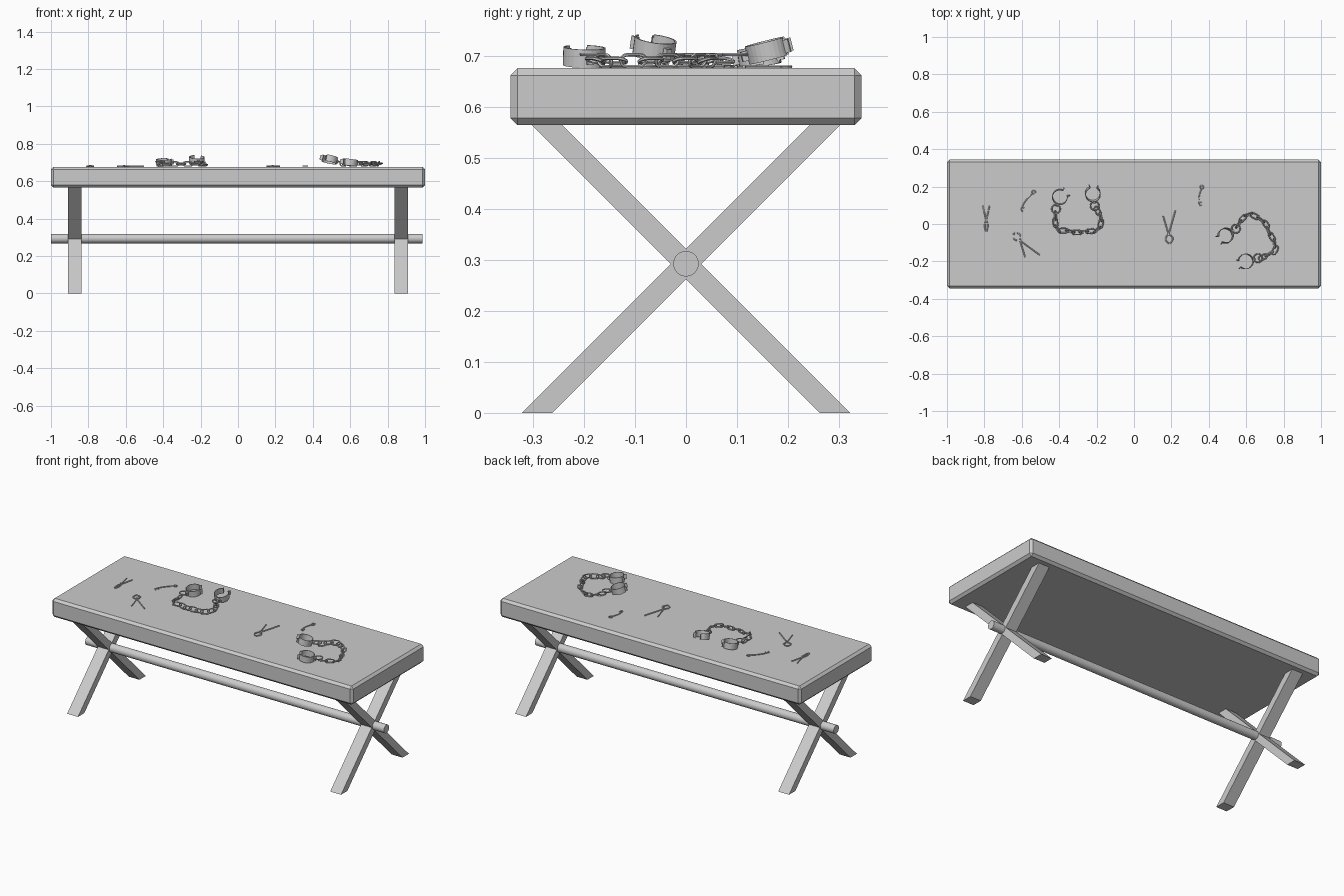
import bpy, bmesh
from math import sin, cos, pi, radians, atan2
from mathutils import Vector, Matrix

if "Cube" in bpy.data.objects:
    bpy.data.objects.remove(bpy.data.objects["Cube"])

TOP = 0.677


def mesh_obj(name, bm):
    bmesh.ops.recalc_face_normals(bm, faces=bm.faces)
    me = bpy.data.meshes.new(name)
    bm.to_mesh(me)
    bm.free()
    ob = bpy.data.objects.new(name, me)
    bpy.context.collection.objects.link(ob)
    return ob


def prism(bm, pts, offset):
    """Extrude a planar outline by an offset vector into a solid."""
    f = bm.faces.new([bm.verts.new(p) for p in pts])
    r = bmesh.ops.extrude_face_region(bm, geom=[f], use_keep_orig=True)
    bmesh.ops.translate(bm, vec=offset, verts=[v for v in r["geom"] if isinstance(v, bmesh.types.BMVert)])


def wires(name, paths, radius, sides=1):
    """Tubes along (points, cyclic) paths, as one mesh object."""
    cu = bpy.data.curves.new(name, 'CURVE')
    cu.dimensions = '3D'
    cu.bevel_depth = radius
    cu.bevel_resolution = sides
    cu.use_fill_caps = True
    for pts, cyclic in paths:
        sp = cu.splines.new('POLY')
        sp.points.add(len(pts) - 1)
        for p, co in zip(sp.points, pts):
            p.co = (*co, 1)
        sp.use_cyclic_u = cyclic
    ob = bpy.data.objects.new(name, cu)
    bpy.context.collection.objects.link(ob)
    bpy.ops.object.select_all(action='DESELECT')
    bpy.context.view_layer.objects.active = ob
    ob.select_set(True)
    bpy.ops.object.convert(target='MESH')
    bpy.ops.object.shade_smooth_by_angle()
    return ob


def circle(c, r, n=16):
    return [Vector(c) + Vector((r * cos(2 * pi * i / n), r * sin(2 * pi * i / n), 0)) for i in range(n)]


# table top with chamfered edges
bm = bmesh.new()
bmesh.ops.create_cube(bm, size=1)
bmesh.ops.scale(bm, vec=(2, 0.69, 0.112), verts=bm.verts)
bmesh.ops.bevel(bm, geom=bm.edges[:], offset=0.014, segments=1, affect='EDGES')
mesh_obj("table_top", bm).location.z = TOP - 0.056

# crossed legs
for side, x in (("left", -0.91), ("right", 0.838)):
    for lean, s in (("front", 1), ("back", -1)):
        bm = bmesh.new()
        prism(bm, [(x, s * y, z) for y, z in ((-0.322, 0), (-0.262, 0), (0.305, 0.567), (0.245, 0.567))],
              (0.072, 0, 0))
        mesh_obj(f"{side}_{lean}_leg", bm)

# stretcher pole
bm = bmesh.new()
bmesh.ops.create_cone(bm, cap_ends=True, segments=32, radius1=0.025, radius2=0.025, depth=1.985,
                      matrix=Matrix.Translation((-0.006, 0, 0.293)) @ Matrix.Rotation(pi / 2, 4, 'Y'))
pole = mesh_obj("stretcher_pole", bm)
for p in pole.data.polygons:
    p.use_smooth = len(p.vertices) == 4


def cuff(name, pos, ring, z, gap, tilt):
    """Open band with end tabs at the gap and a lug facing the ring."""
    away = atan2(pos[1] - ring[1], pos[0] - ring[0])
    r, h, t, n = 0.038, 0.036, 0.0035, 24
    arc = [gap + radians(28) + radians(304) * i / n for i in range(n + 1)]
    inner = [(r * cos(a), r * sin(a)) for a in arc]
    outer = [((r + t) * cos(a), (r + t) * sin(a)) for a in arc]
    bm = bmesh.new()
    rows = [[bm.verts.new((x, y, zz)) for x, y in line]
            for line, zz in ((inner, -h / 2), (outer, -h / 2), (outer, h / 2), (inner, h / 2))]
    for k in range(4):
        a, b = rows[k], rows[(k + 1) % 4]
        for i in range(n):
            bm.faces.new((a[i], a[i + 1], b[i + 1], b[i]))
    for i in (0, n):
        bm.faces.new([row[i] for row in rows])
    blocks = [(arc[0], 0.045, 0.016, 0.004, 0.026), (arc[-1], 0.045, 0.016, 0.004, 0.026),
              (pi, 0.046, 0.014, 0.012, 0.020)]
    for a, rad, sx, sy, sz in blocks:
        m = Matrix.Rotation(a, 4, 'Z') @ Matrix.Translation((rad, 0, 0)) @ Matrix.Diagonal((sx, sy, sz, 1))
        bmesh.ops.create_cube(bm, size=1, matrix=m)
    ob = mesh_obj(name, bm)
    ob.matrix_world = (Matrix.Translation((*pos, z)) @ Matrix.Rotation(away, 4, 'Z')
                       @ Matrix.Rotation(tilt, 4, 'Y'))


def chain(name, path, z=TOP + 0.015, pitch=0.037):
    """Alternating stadium links spaced evenly along a path."""
    pts = [Vector((*p, z)) for p in path]
    lens = [(b - a).length for a, b in zip(pts, pts[1:])]
    total = sum(lens)
    count = round(total / pitch) + 1

    def at(d):
        d = min(max(d, 0), total)
        for a, b, l in zip(pts, pts[1:], lens):
            if d <= l:
                return a.lerp(b, d / l)
            d -= l
        return pts[-1]

    paths = []
    for i in range(count):
        d = total * i / (count - 1)
        t = (at(d + 0.015) - at(d - 0.015)).normalized()
        roll = radians(20 if i % 2 else 70)
        side = Vector((-t.y, t.x, 0)) * cos(roll) + Vector((0, 0, 1)) * sin(roll)
        loop = []
        for k in range(14):
            a = pi * (k % 7) / 6 - pi / 2 + (pi if k >= 7 else 0)
            u = 0.013 * cos(a) + (0.012 if k < 7 else -0.012)
            loop.append(at(d) + t * u + side * 0.0125 * sin(a))
        paths.append((loop, True))
    wires(name, paths, 0.0035)


# two sets of chained cuffs: (cuff, ring, height, gap offset, tilt)
sets = {
    "left": ([((-0.396, 0.144), (-0.417, 0.08), 0.700, -0.6, -0.15),
              ((-0.22, 0.16), (-0.21, 0.097), 0.712, -0.25, -0.25)],
             [(-0.42, 0.045), (-0.42, 0.0), (-0.405, -0.035), (-0.36, -0.035), (-0.31, -0.045), (-0.25, -0.04),
              (-0.2, -0.035), (-0.178, 0.0), (-0.178, 0.04), (-0.195, 0.07)]),
    "right": ([((0.49, -0.062), (0.545, -0.025), 0.717, 0.0, -0.25),
               ((0.598, -0.2), (0.663, -0.183), 0.700, 0.1, -0.12)],
              [(0.56, 0.0), (0.585, 0.035), (0.62, 0.055), (0.67, 0.03), (0.705, 0.0), (0.72, -0.04),
               (0.75, -0.09), (0.755, -0.14), (0.715, -0.165), (0.69, -0.178)]),
}
for label, (cuffs, path) in sets.items():
    for i, (pos, ring, z, gap, tilt) in enumerate(cuffs, 1):
        cuff(f"{label}_cuff_{i}", pos, ring, z, gap, tilt)
        wires(f"{label}_ring_{i}", [(circle((*ring, 0.704), 0.023), True)], 0.0035)
    chain(f"{label}_chain", path)


def tongs(name, pivot, ends, jaw_dir, jaw_w=0.018, jaw_l=0.05):
    """Two crossed handles with curved jaws and a rivet."""
    z = TOP + 0.003
    p = Vector((*pivot, z))
    d = Vector((cos(jaw_dir), sin(jaw_dir), 0))
    s = Vector((-d.y, d.x, 0))
    paths = []
    for e in ends:
        e = Vector((*e, z))
        side = -1 if (e - p).dot(s) > 0 else 1
        jaw = [p + d * jaw_l * k / 6 + s * side * (jaw_w * sin(pi * k / 6) + 0.002) for k in range(1, 7)]
        paths.append(([e, p] + jaw, False))
    wires(name, paths, 0.0035)
    bm = bmesh.new()
    bmesh.ops.create_cone(bm, cap_ends=True, segments=12, radius1=0.006, radius2=0.006, depth=0.01,
                          matrix=Matrix.Translation(p + Vector((0, 0, 0.002))))
    mesh_obj(name + "_rivet", bm)


tongs("left_tongs", (-0.61, -0.088), [(-0.505, -0.165), (-0.582, -0.178)], radians(128))
tongs("right_tongs", (0.185, -0.055), [(0.155, 0.045), (0.222, 0.075)], radians(-83))
tongs("pincers", (-0.79, 0.02), [(-0.809, 0.098), (-0.772, 0.098)], radians(-90), 0.006, 0.06)


def key(name, a, b):
    """Bowed shank with a round bow and two bits."""
    a, b = Vector((*a, TOP + 0.003)), Vector((*b, TOP + 0.003))
    d = (b - a).normalized()
    s = Vector((-d.y, d.x, 0))
    shank = [a.lerp(b, k / 6) + s * 0.008 * sin(pi * k / 6) for k in range(7)]
    bits = [([q, q - s * 0.014], False) for q in (shank[0], shank[1])]
    wires(name, [(shank, False), (circle(b + d * 0.007, 0.009, 12), True)] + bits, 0.003)


key("left_key", (-0.605, 0.075), (-0.54, 0.165))
key("right_key", (0.35, 0.1), (0.362, 0.19))
